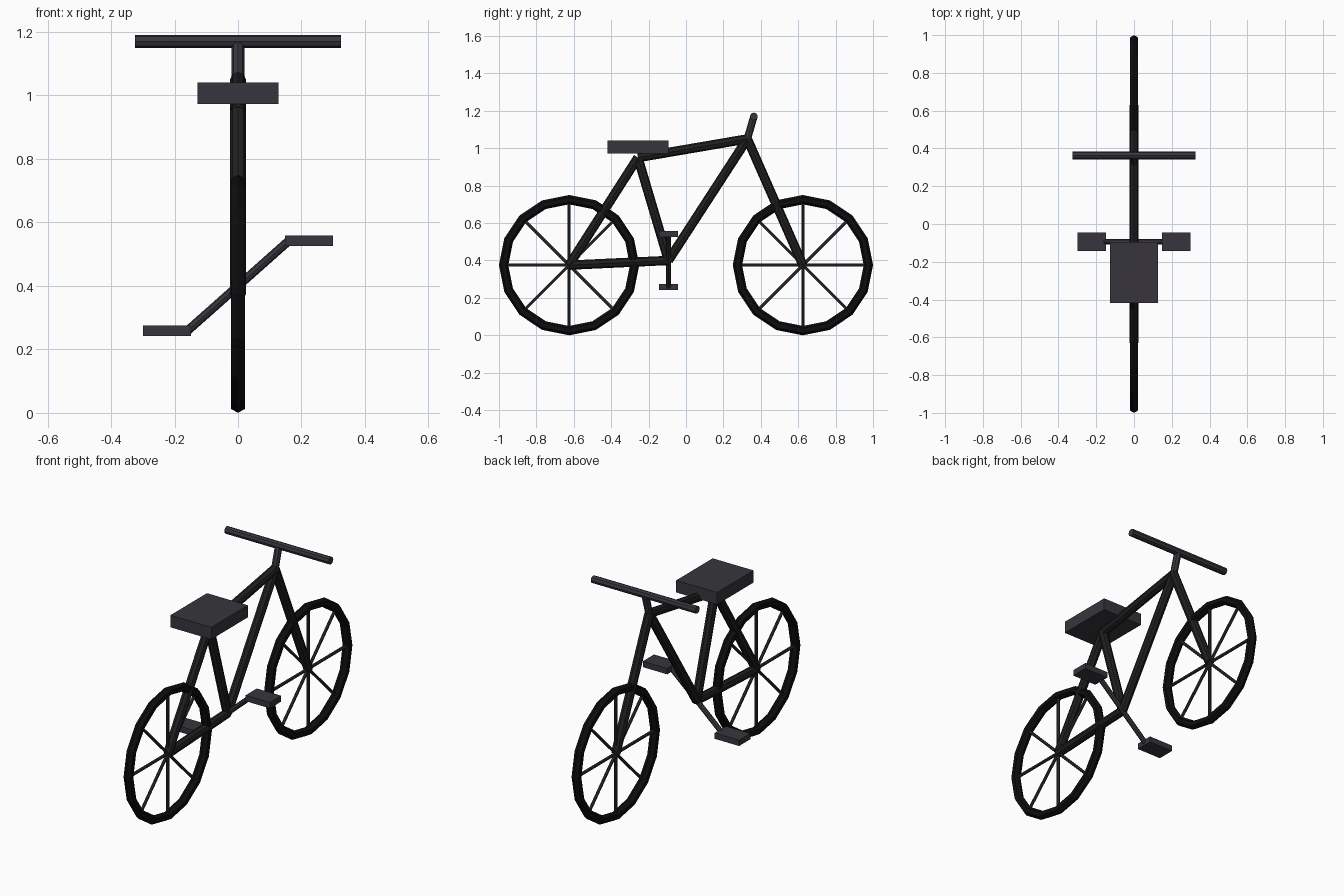
import bpy
import math
from mathutils import Vector

cube = bpy.data.objects.get("Cube")
if cube:
    bpy.data.objects.remove(cube, do_unlink=True)


def make_material(name, r, g, b):
    mat = bpy.data.materials.new(name)
    mat.use_nodes = True
    mat.diffuse_color = (r, g, b, 1)
    mat.node_tree.nodes["Principled BSDF"].inputs["Base Color"].default_value = (r, g, b, 1)
    return mat


tyre_black = make_material("tyre black", 0.004, 0.004, 0.004)
frame_black = make_material("frame black", 0.014, 0.014, 0.014)
spoke_grey = make_material("spoke grey", 0.03, 0.032, 0.03)
trim_grey = make_material("trim grey", 0.038, 0.036, 0.046)


def finish(name, mat):
    obj = bpy.context.object
    obj.name = name
    obj.data.materials.append(mat)
    return obj


def tube(name, start, end, radius, mat, sides=8):
    """Straight tube between two points."""
    start, end = Vector(start), Vector(end)
    axis = end - start
    bpy.ops.mesh.primitive_cylinder_add(
        vertices=sides, radius=radius, depth=axis.length, location=(start + end) / 2,
        rotation=axis.to_track_quat('Z', 'Y').to_euler())
    return finish(name, mat)


def box(name, centre, size, mat):
    bpy.ops.mesh.primitive_cube_add(size=1, location=centre)
    bpy.context.object.scale = size
    return finish(name, mat)


# Frame joints
rear_hub = Vector((0, -0.625, 0.375))
front_hub = Vector((0, 0.625, 0.375))
crank_hub = Vector((0, -0.094, 0.4))
seat_joint = Vector((0, -0.257, 0.95))
head_joint = Vector((0, 0.328, 1.05))
bar_centre = Vector((0, 0.363, 1.17))

# Wheels: faceted tyre with four full-width spoke bars
wheel_radius = 0.35
for side, hub in (("rear", rear_hub), ("front", front_hub)):
    bpy.ops.mesh.primitive_torus_add(
        major_segments=16, minor_segments=6, major_radius=wheel_radius,
        minor_radius=0.025, location=hub, rotation=(0, math.pi / 2, 0))
    finish(side + "_tyre", tyre_black)
    for i in range(4):
        a = i * math.pi / 4
        reach = Vector((0, math.cos(a), math.sin(a))) * wheel_radius
        tube(f"{side}_spoke_{i + 1}", hub - reach, hub + reach, 0.0085, spoke_grey)

# Frame tubes
for name, start, end in (
        ("chain_stay", rear_hub, crank_hub),
        ("seat_stay", rear_hub, seat_joint),
        ("seat_tube", crank_hub, seat_joint),
        ("top_tube", seat_joint, head_joint),
        ("down_tube", crank_hub, head_joint),
        ("front_fork", head_joint, front_hub)):
    tube(name, start, end, 0.025, frame_black)

# Handlebar and seat
tube("handlebar_stem", head_joint, bar_centre, 0.02, trim_grey)
tube("handlebar", bar_centre - Vector((0.325, 0, 0)), bar_centre + Vector((0.325, 0, 0)),
     0.021, trim_grey)
box("seat", (0, -0.257, 1.007), (0.255, 0.325, 0.068), trim_grey)

# Crank and pedals
crank_arm = Vector((0.16, 0, 0.142))
tube("crank", crank_hub - crank_arm, crank_hub + crank_arm, 0.014, trim_grey)
for side, s in (("left", 1), ("right", -1)):
    box(side + "_pedal", crank_hub + s * Vector((0.224, 0, 0.142)), (0.152, 0.1, 0.033), trim_grey)
